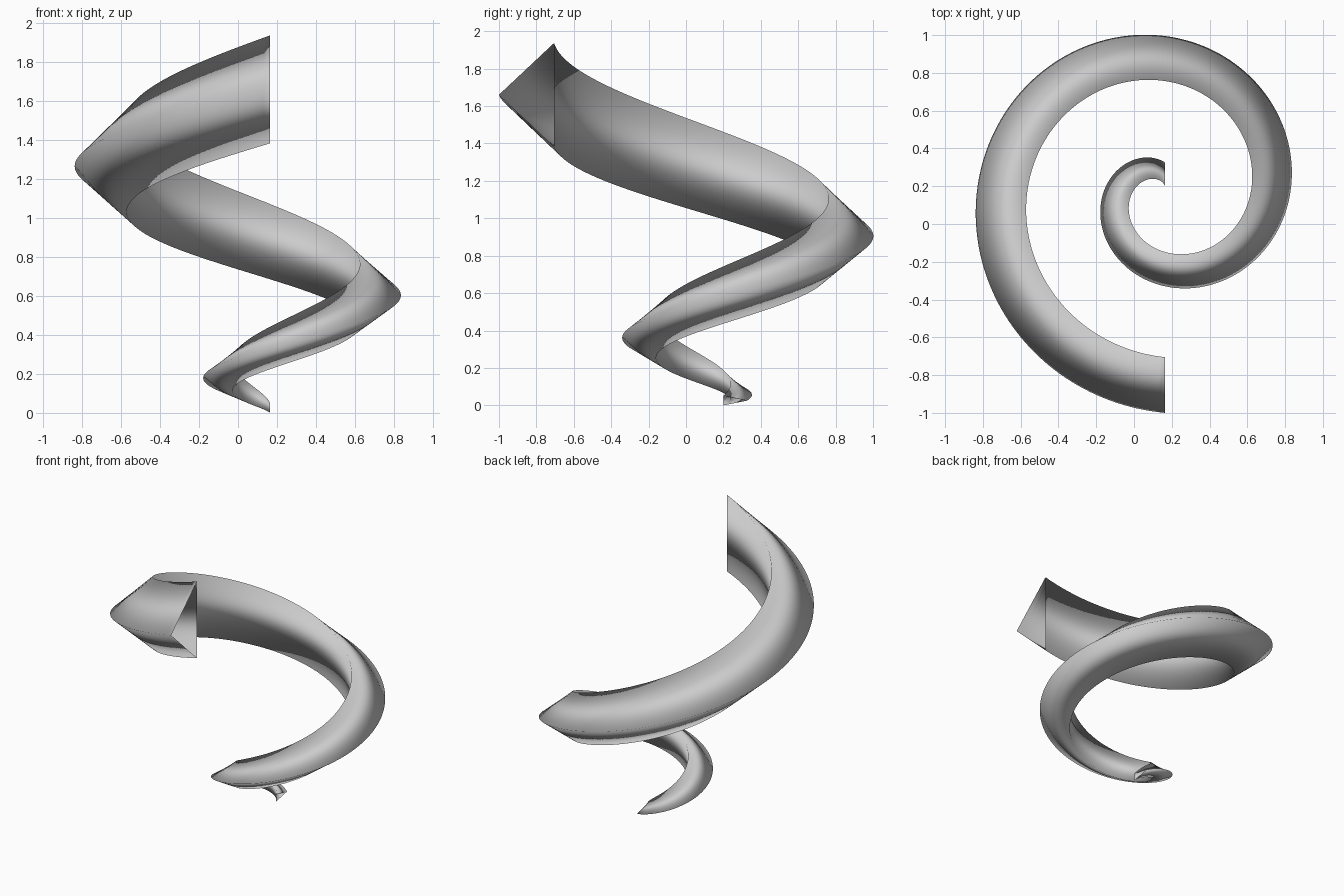
import bpy
import bmesh
from math import cos, sin, pi

if "Cube" in bpy.data.objects:
    bpy.data.objects.remove(bpy.data.objects["Cube"], do_unlink=True)

# Single plain grey
grey = bpy.data.materials.new("plain_grey")
grey.use_nodes = True
grey.diffuse_color = (0.6, 0.6, 0.6, 1)
grey.node_tree.nodes["Principled BSDF"].inputs["Base Color"].default_value = (0.6, 0.6, 0.6, 1)

AXIS = (0.165, 0.165)      # spiral axis
QUARTERS = 6               # one and a half turns
STEPS = 48                 # rings per quarter turn


def mix(a, b, t):
    return a + (b - a) * t


def section(q):
    """Triangle of (radius, height) points after q quarter turns."""
    t = q / QUARTERS
    outer = mix(0.16, 1.165, t)
    inner = mix(0.035, 0.87, t)
    half = mix(0.025, 0.277, t)
    z = 0.025 + 0.095 * q + 0.0296 * q * q
    return (outer, z), (inner, z + half), (inner, z - half)


# Open triangular tube sweeping up and outward
bm = bmesh.new()
rings = []
for i in range(QUARTERS * STEPS + 1):
    q = i / STEPS
    a = pi / 2 * (1 + q)
    rings.append([bm.verts.new((AXIS[0] + r * cos(a), AXIS[1] + r * sin(a), z))
                  for r, z in section(q)])
for low, high in zip(rings, rings[1:]):
    for k in range(3):
        n = (k + 1) % 3
        bm.faces.new((low[k], high[k], high[n], low[n])).smooth = True
bmesh.ops.recalc_face_normals(bm, faces=bm.faces)

mesh = bpy.data.meshes.new("spiral_ribbon")
bm.to_mesh(mesh)
bm.free()
mesh.materials.append(grey)
bpy.context.collection.objects.link(bpy.data.objects.new("spiral_ribbon", mesh))
